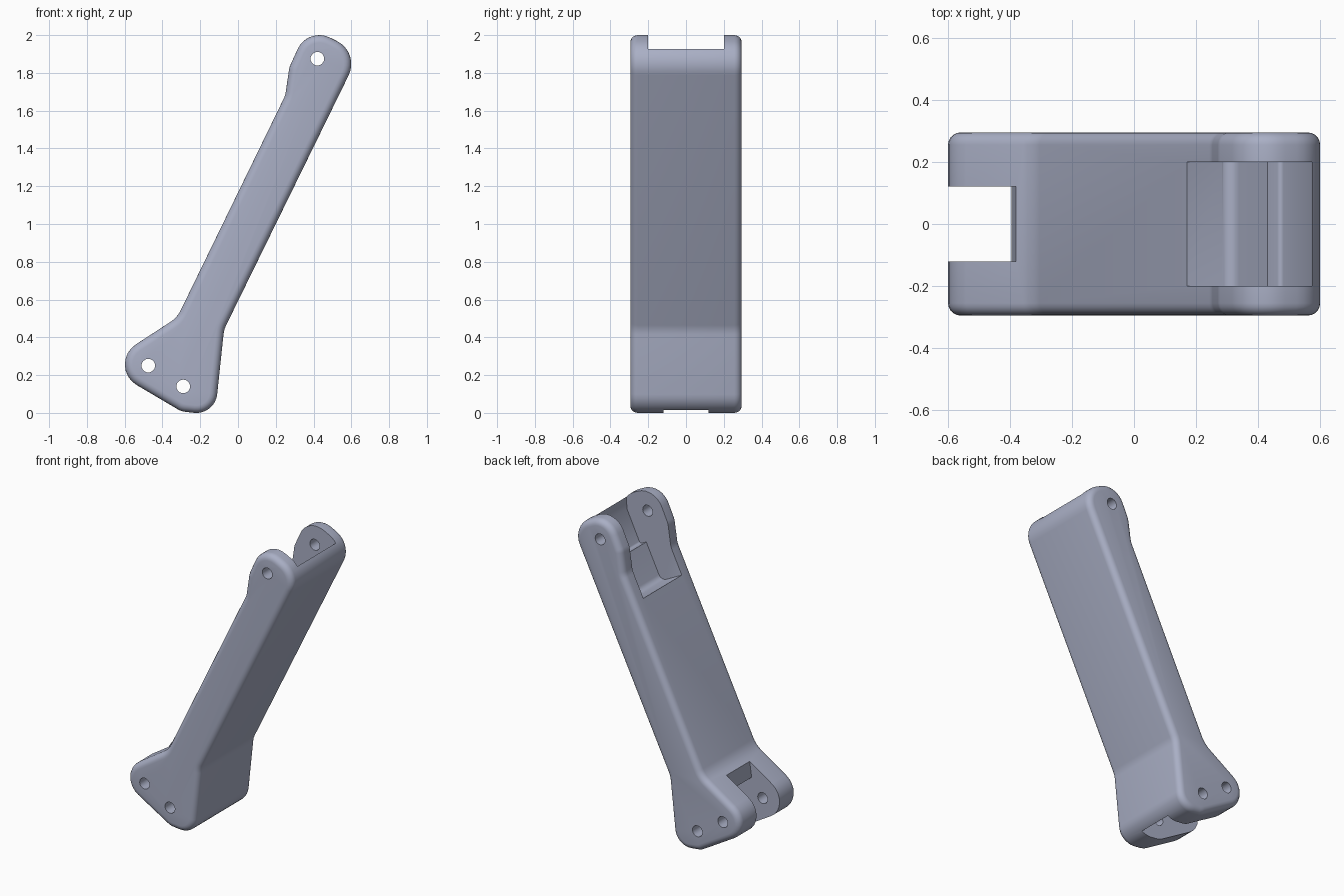
import bpy, bmesh, math
from mathutils import Vector

if "Cube" in bpy.data.objects:
    bpy.data.objects.remove(bpy.data.objects["Cube"])

HALF_W = 0.295


def rounded(corners, steps=8):
    """Fillet each (x, z, radius) corner of a closed outline."""
    out = []
    n = len(corners)
    for i, (x, z, r) in enumerate(corners):
        p = Vector((x, z))
        if r == 0:
            out.append(p)
            continue
        a = (Vector(corners[i - 1][:2]) - p).normalized()
        b = (Vector(corners[(i + 1) % n][:2]) - p).normalized()
        half = a.angle(b) / 2
        centre = p + (a + b).normalized() * r / math.sin(half)
        start = p + a * r / math.tan(half) - centre
        end = p + b * r / math.tan(half) - centre
        turn = math.atan2(start.x * end.y - start.y * end.x, start.dot(end))
        for k in range(steps + 1):
            t = turn * k / steps
            c, s = math.cos(t), math.sin(t)
            out.append(centre + Vector((start.x * c - start.y * s, start.x * s + start.y * c)))
    return out


def prism(name, outline, half_width):
    """Extrude an xz outline symmetrically along y."""
    bm = bmesh.new()
    front = [bm.verts.new((p[0], -half_width, p[1])) for p in outline]
    face = bm.faces.new(front)
    ext = bmesh.ops.extrude_face_region(bm, geom=[face])
    bmesh.ops.translate(bm, vec=(0, 2 * half_width, 0),
                        verts=[v for v in ext["geom"] if isinstance(v, bmesh.types.BMVert)])
    bmesh.ops.recalc_face_normals(bm, faces=bm.faces)
    mesh = bpy.data.meshes.new(name)
    bm.to_mesh(mesh)
    bm.free()
    obj = bpy.data.objects.new(name, mesh)
    bpy.context.collection.objects.link(obj)
    return obj


def cut(target, cutter):
    cutter.hide_render = True
    cutter.hide_set(True)
    mod = target.modifiers.new(cutter.name, 'BOOLEAN')
    mod.operation = 'DIFFERENCE'
    mod.solver = 'EXACT'
    mod.object = cutter


# Arm body: rounded outline with softened side edges
arm = prism("arm", rounded([
    (-0.122, -0.012, 0.11), (-0.074, 0.441, 0.15), (0.645, 1.908, 0.135),
    (0.37, 2.045, 0.126), (0.272, 1.83, 0.10), (0.25, 1.68, 0.12),
    (-0.322, 0.505, 0.15), (-0.712, 0.251, 0.126), (-0.30, 0.008, 0.10)]), HALF_W)
bevel = arm.modifiers.new("soft_edges", 'BEVEL')
bevel.width = 0.04
bevel.segments = 5
bevel.limit_method = 'ANGLE'
bevel.angle_limit = math.radians(60)
bevel.use_clamp_overlap = False

# Upper fork slot with stepped pocket running down the arm
upper = prism("upper_slot_cutter", rounded([
    (-0.13, 1.672, 0), (0.32, 1.44, 0.04), (0.43, 1.666, 0), (0.475, 1.645, 0.015),
    (0.572, 1.85, 0), (0.577, 2.2, 0), (-0.13, 2.2, 0)]), 0.2)
# Round the lower corners of the pocket mouth
b = upper.modifiers.new("pocket_corners", 'BEVEL')
b.width = 0.035
b.segments = 4
b.limit_method = 'WEIGHT'
weights = upper.data.attributes.new("bevel_weight_edge", 'FLOAT', 'EDGE')
for e in upper.data.edges:
    p, q = (upper.data.vertices[i].co for i in e.vertices)
    if abs(p.y - q.y) < 1e-4 and max(p.z, q.z) < 1.68 and min(p.x, q.x) < 0 < max(p.x, q.x):
        weights.data[e.index].value = 1.0
cut(arm, upper)

# Lower fork slot
cut(arm, prism("lower_slot_cutter", [
    (-0.9, -0.2), (-0.16, -0.2), (-0.165, 0.12), (-0.20, 0.25),
    (-0.395, 0.365), (-0.38, 0.47), (-0.37, 0.7), (-0.9, 0.7)], 0.12))

# Pin holes
for i, (x, z) in enumerate([(0.42, 1.875), (-0.475, 0.25), (-0.29, 0.14)]):
    ring = [(x + 0.036 * math.cos(math.tau * k / 24), z + 0.036 * math.sin(math.tau * k / 24))
            for k in range(24)]
    cut(arm, prism(f"pin_hole_cutter_{i + 1}", ring, 0.5))

# Apply the cuts, then remove the helpers
bpy.context.view_layer.update()
result = bpy.data.meshes.new_from_object(arm.evaluated_get(bpy.context.evaluated_depsgraph_get()))
arm.modifiers.clear()
arm.data = result
for o in [o for o in bpy.data.objects if "cutter" in o.name]:
    bpy.data.objects.remove(o)

paint = bpy.data.materials.new("blue_grey")
paint.diffuse_color = (0.40, 0.43, 0.56, 1)
paint.use_nodes = True
paint.node_tree.nodes["Principled BSDF"].inputs["Base Color"].default_value = paint.diffuse_color
arm.data.materials.clear()
arm.data.materials.append(paint)

bpy.context.view_layer.objects.active = arm
arm.select_set(True)
bpy.ops.object.shade_smooth_by_angle(angle=math.radians(30))
